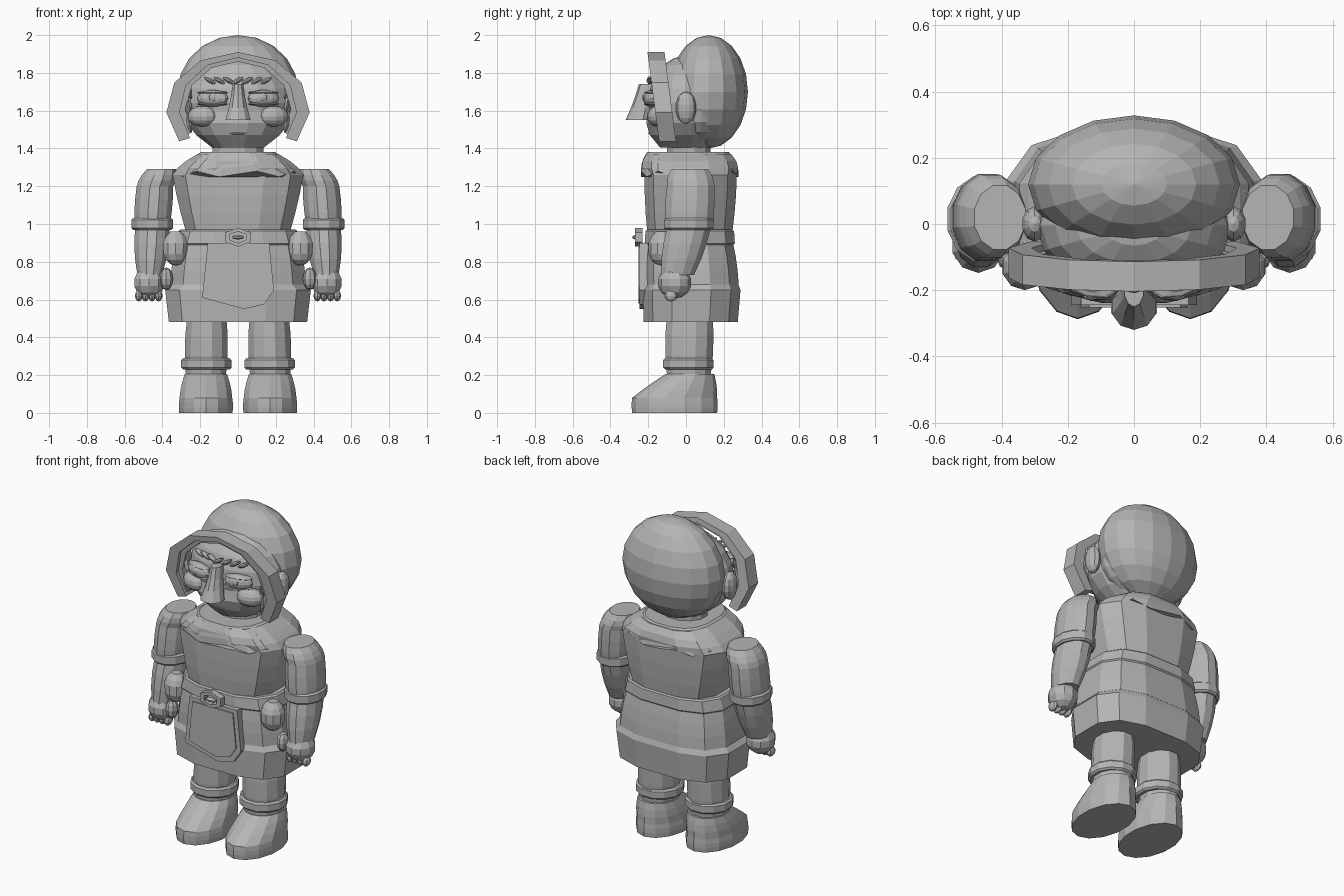
import bpy, bmesh
from math import sin, cos, pi, radians, copysign
from mathutils import Vector, Matrix, Euler

if "Cube" in bpy.data.objects:
    bpy.data.objects.remove(bpy.data.objects["Cube"])

grey = (.46, .46, .46, 1)
clay = bpy.data.materials.new("plain grey")
clay.diffuse_color = grey
clay.use_nodes = True
clay.node_tree.nodes["Principled BSDF"].inputs["Base Color"].default_value = grey


def finish(name, bm, paired=False, chamfer=0):
    """Turn the mesh into an object; paired parts are mirrored across the body."""
    bmesh.ops.recalc_face_normals(bm, faces=bm.faces)
    mesh = bpy.data.meshes.new(name)
    bm.to_mesh(mesh)
    bm.free()
    mesh.materials.append(clay)
    part = bpy.data.objects.new(name, mesh)
    bpy.context.collection.objects.link(part)
    if chamfer:
        bevel = part.modifiers.new("chamfer", "BEVEL")
        bevel.width = chamfer
        bevel.segments = 1
        bevel.angle_limit = radians(60)
    if paired:
        mirror = part.modifiers.new("other_side", "MIRROR")
        mirror.use_mirror_merge = False


def skin(name, rings, paired=False, closed=False, chamfer=0):
    """Bridge rings of equal length, then cap both ends or close the loop."""
    bm = bmesh.new()
    loops = [[bm.verts.new(point) for point in ring] for ring in rings]
    pairs = list(zip(loops, loops[1:]))
    if closed:
        pairs.append((loops[-1], loops[0]))
    else:
        bm.faces.new(loops[0])
        bm.faces.new(loops[-1])
    for low, high in pairs:
        for i in range(len(low)):
            bm.faces.new((low[i - 1], low[i], high[i], high[i - 1]))
    finish(name, bm, paired, chamfer)


def barrel(name, low, high, wide_low, wide_high, bulge=0, steps=3, sides=12, square=1, jag=0, chamfer=0):
    """Tapered upright solid between two centres, with a bulging side."""
    def power(value):
        return copysign(abs(value) ** square, value)

    rings = []
    for step in range(steps + 1):
        t = step / steps
        centre = Vector(low).lerp(Vector(high), t)
        width, depth = Vector(wide_low).lerp(Vector(wide_high), t)
        swell = bulge * sin(pi * t)
        ring = []
        for i in range(sides):
            a = (i + .5) * 2 * pi / sides
            drop = jag * (i % 2) * (1 - t)
            ring.append(centre + Vector(((width + swell) * power(cos(a)),
                                         (depth + swell) * power(sin(a)), -drop)))
        rings.append(ring)
    skin(name, rings, paired=low[0] > 0, chamfer=chamfer)


def band(name, centre, size, height):
    """Strap with chamfered edges."""
    half = Vector((0, 0, height / 2))
    barrel(name, Vector(centre) - half, Vector(centre) + half, size, size, steps=1, chamfer=.01)


def ball(name, centre, size, sides=12, turn=(0, 0, 0)):
    bm = bmesh.new()
    angles = Euler([radians(a) for a in turn])
    place = Matrix.LocRotScale(Vector(centre), angles, Vector(size))
    bmesh.ops.create_uvsphere(bm, u_segments=sides, v_segments=sides // 2 + 2, radius=1, matrix=place)
    finish(name, bm, paired=centre[0] > 0)


def arch(name, centre, outer, inner, depth, reach, parts, lean=0):
    """Frame bent round an ellipse; a reach of half a turn each way closes it."""
    full = reach == 180
    rings = []
    for i in range(parts if full else parts + 1):
        a = radians(reach) * (2 * i / parts - 1)
        ring = []
        for (width, height), y in ((outer, -depth), (outer, depth), (inner, depth), (inner, -depth)):
            rise = height * cos(a)
            ring.append(Vector(centre) + Vector((width * sin(a), y + lean * rise, rise)))
        rings.append(ring)
    skin(name, rings, closed=full)


def plate(name, outline, front, back):
    skin(name, [[(x, y, z) for x, z in outline] for y in (front, back)])


# Tunic, shoulders, pointed collar, belt and two-tier skirt
boxy = dict(square=.7)
barrel("tunic", (0, .02, .95), (0, .025, 1.26), (.28, .23), (.355, .25), bulge=.005, **boxy)
barrel("shoulders", (0, .025, 1.26), (0, .015, 1.37), (.355, .25), (.22, .23), bulge=.02, **boxy)
barrel("collar", (0, .02, 1.28), (0, .01, 1.38), (.34, .262), (.2, .22),
       bulge=.01, sides=16, square=.75, jag=.03)
barrel("belt", (0, .02, .89), (0, .02, .97), (.345, .245), (.32, .24), steps=1, chamfer=.008, **boxy)
barrel("upper_skirt", (0, .03, .68), (0, .02, .9), (.37, .255), (.335, .235), bulge=.005, **boxy)
barrel("skirt_flare", (0, .03, .65), (0, .03, .69), (.395, .265), (.36, .25), steps=1, **boxy)
barrel("skirt_hem", (0, .025, .48), (0, .03, .65), (.375, .255), (.395, .265), **boxy)

# Apron flap and open six-sided buckle
flap = [(-.16, .9), (-.19, .61), (.03, .55), (.14, .575), (.19, .65), (.165, .9)]
middle = .75
plate("apron_flap", flap, -.245, -.2)
plate("apron_panel", [(x * .85, middle + (z - middle) * .85) for x, z in flap], -.252, -.24)
arch("buckle", (0, -.25, .93), (.08, .05), (.05, .03), depth=.02, reach=180, parts=6)
ball("buckle_pin", (0, -.265, .93), (.04, .02, .012), sides=6)

# Neck, head, rounded hood and leaning visor
barrel("neck", (0, .015, 1.34), (0, .015, 1.44), (.14, .12), (.14, .12), steps=1)
barrel("jaw", (0, .0, 1.405), (0, -.01, 1.6), (.14, .14), (.29, .19), bulge=.04, sides=16)
ball("face", (0, -.005, 1.64), (.295, .195, .25), sides=16)
ball("hood", (0, .12, 1.7), (.32, .208, .3), sides=16)
ball("hood_nape", (0, .08, 1.6), (.29, .19, .19), sides=16)
arch("visor", (0, -.12, 1.61), (.38, .3), (.31, .27), depth=.045, reach=125, parts=8, lean=-.13)
arch("visor_lining", (0, -.12, 1.61), (.32, .28), (.28, .25), depth=.025, reach=120, parts=8, lean=-.13)

# Nose, lips and ragged fringe
barrel("nose", (0, -.25, 1.55), (0, -.2, 1.74), (.07, .07), (.03, .05), bulge=-.005, sides=10)
for name, z, width in (("upper_lip", 1.5, .075), ("lower_lip", 1.48, .06)):
    ball(name, (0, -.185, z), (width, .015, .008), sides=8)
for i in range(4):
    ball("fringe_tuft", (i * .05, -.19 + i * .01, 1.76), (.04, .02, .012), sides=6, turn=(0, -30, 0))

# Eyes, lids, cheeks, ears and hair locks
ball("eyes", (.135, -.185, 1.665), (.085, .04, .045), turn=(0, 0, 14))
ball("irises", (.13, -.21, 1.67), (.03, .022, .025), sides=8)
for name, z in (("upper_eyelids", 1.695), ("lower_eyelids", 1.635)):
    ball(name, (.135, -.185, z), (.085, .035, .01), sides=8, turn=(0, 0, 14))
ball("cheeks", (.19, -.15, 1.57), (.08, .055, .055), turn=(0, 0, 17))
ball("ears", (.3, 0, 1.615), (.04, .055, .085), sides=10)
for z in (1.54, 1.64, 1.72):
    ball("hair_locks", (.26, -.12, z), (.015, .03, .06), sides=6, turn=(0, 12, 0))

# Sleeves, bands and forearms
barrel("upper_sleeves", (.455, .015, .99), (.44, .025, 1.2), (.097, .13), (.1, .13), bulge=.005)
barrel("shoulder_caps", (.44, .025, 1.2), (.405, .02, 1.29), (.1, .13), (.08, .1), bulge=.01)
band("sleeve_bands", (.453, .015, 1), (.114, .135), height=.065)
barrel("forearms", (.467, -.045, .73), (.453, .015, .98), (.068, .09), (.095, .12), bulge=.01)

# Hands with thumbs and curled fingers
ball("hands", (.47, -.06, .69), (.085, .09, .085), sides=10)
ball("thumbs", (.38, -.1, .71), (.036, .04, .06), sides=8)
for i in range(4):
    ball("fingers", (.42 + i * .035, -.08, .62), (.02, .035, .03), sides=8)

# Lidded belt pouches
ball("pouches", (.33, -.13, .86), (.07, .07, .08), sides=10)
barrel("pouch_lids", (.33, -.13, .87), (.33, -.13, .96), (.07, .07), (.03, .03), bulge=.015, sides=10)

# Legs, ankle bands and boots
barrel("legs", (.17, .015, .2), (.165, .02, .52), (.11, .12), (.106, .125), bulge=.01)
band("ankle_bands", (.168, .012, .26), (.138, .138), height=.06)
barrel("boot_soles", (.17, -.06, 0), (.17, -.06, .08), (.145, .225), (.143, .225), bulge=.003, sides=14)
barrel("boot_uppers", (.17, -.06, .08), (.17, .02, .205), (.143, .225), (.115, .13), bulge=.005, sides=14)
